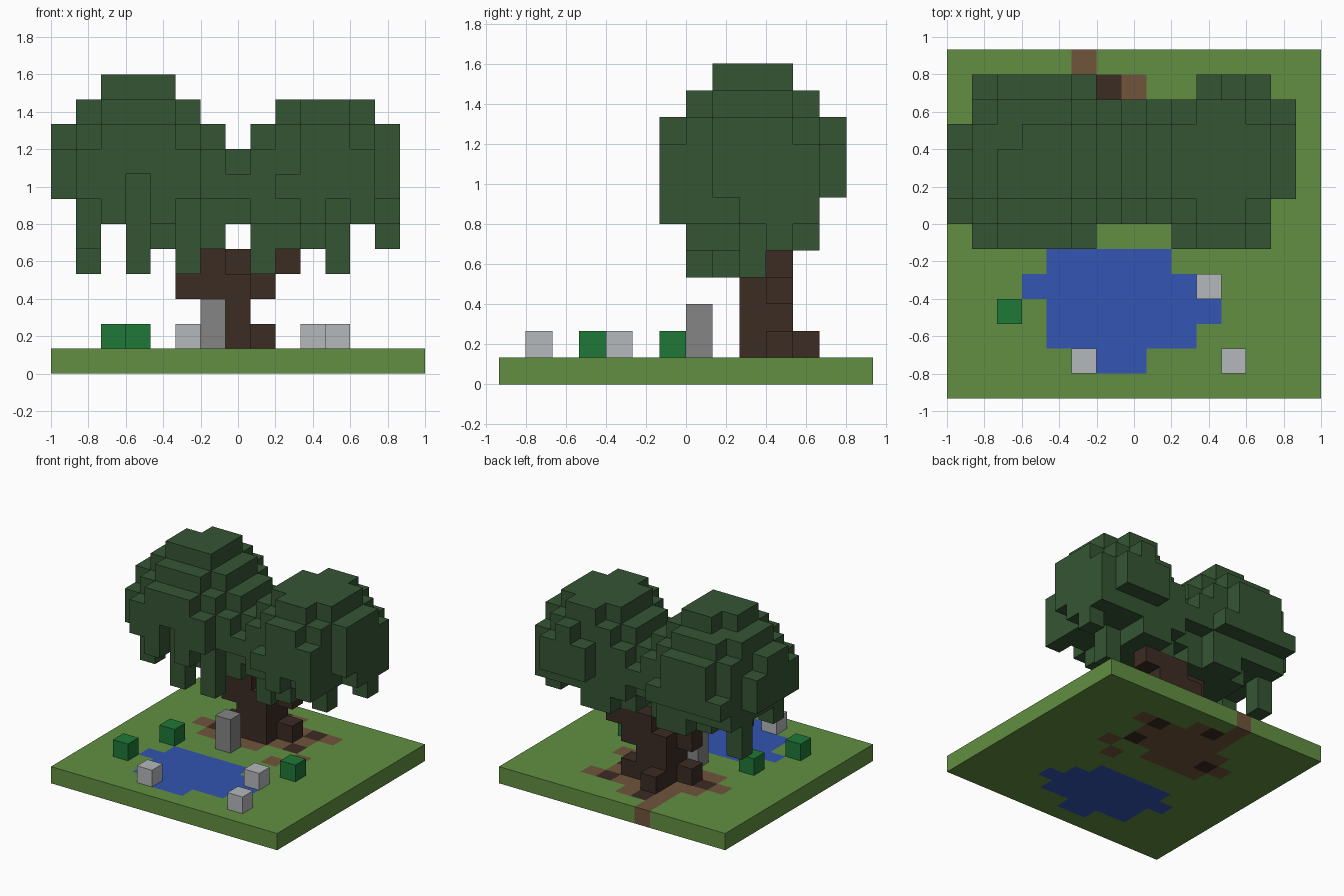
import bpy, bmesh, math
from mathutils import Vector

if "Cube" in bpy.data.objects:
    bpy.data.objects.remove(bpy.data.objects["Cube"], do_unlink=True)

UNIT = 2 / 15
ORIGIN = Vector((-1, -14 / 15, 0))


def material(name, colour):
    mat = bpy.data.materials.new(name)
    mat.use_nodes = True
    rgba = (*colour, 1)
    mat.diffuse_color = rgba
    mat.node_tree.nodes["Principled BSDF"].inputs["Base Color"].default_value = rgba
    return mat


def box(x, y, z):
    """Cells of a block; each argument is one index or an inclusive (low, high) span."""
    spans = [range(s[0], s[1] + 1) if isinstance(s, tuple) else range(s, s + 1)
             for s in (x, y, z)]
    return {(i, j, k) for i in spans[0] for j in spans[1] for k in spans[2]}


parts = {}


def part(name, mat, *blocks):
    parts[name] = (mat, set().union(*blocks))


grass = material("grass green", (.122, .275, .053))
leaf = material("dark leaf green", (.036, .091, .034))
bark = material("dark bark brown", (.045, .025, .017))
dirt = material("dirt brown", (.162, .091, .045))
water = material("water blue", (.033, .091, .445))
pale = material("pale grey", (.462, .479, .497))
stone = material("stone grey", (.235, .235, .235))
shrub = material("shrub green", (.014, .188, .038))

# Ground slab: pond, dirt patch and roots are set into the grass
part("pond", water, box((6, 7), 1, 0), box((4, 9), 2, 0), box((4, 10), 3, 0),
     box((3, 9), 4, 0), box((4, 8), 5, 0))
part("buried_roots", bark, box(6, 12, 0), box(9, 11, 0), box(9, 9, 0), box(4, 9, 0))
part("dirt_patch", dirt, box(5, (12, 13), 0), box(7, 12, 0), box((5, 10), 11, 0),
     box((4, 9), 10, 0), box((3, 8), 9, 0), box((4, 7), 8, 0),
     box(10, 8, 0), box(9, 7, 0))
parts["dirt_patch"][1].difference_update(parts["buried_roots"][1])
inset = set().union(*(cells for _, cells in parts.values()))
part("grass_slab", grass, box((0, 14), (0, 13), 0) - inset)

# Rocks, standing stone and shrubs
for n, (i, j) in enumerate([(5, 1), (11, 1), (10, 4)], 1):
    part(f"rock_{n}", pale, box(i, j, 1))
part("standing_stone", stone, box(6, 7, (1, 2)))
for n, (i, j) in enumerate([(2, 3), (3, 6), (11, 6)], 1):
    part(f"shrub_{n}", shrub, box(i, j, 1))

# Trunk with roots, forking into two branches
part("trunk", bark, box((6, 7), (9, 10), (1, 3)),
     box(8, 10, 1), box(6, 11, 1), box(5, 9, 1),
     box(5, 9, (3, 4)), box(6, 9, 4), box(8, 10, (3, 4)), box(7, 10, 4), box(9, 10, 4))

# Left-hand crown, from the hanging leaves up to the top
crown_a = [
    box(3, 7, (4, 5)), box(5, 7, (4, 5)), box(1, 10, (4, 5)), box(1, 7, 5),
    box((3, 6), (8, 10), 5), box((4, 5), 11, 5),
    box((1, 5), (7, 11), 6), box(6, (8, 10), 6), box(2, 6, 6), box(4, 6, 6),
    box((1, 6), (7, 11), (7, 8)), box(0, (7, 10), (7, 8)),
    box((1, 2), 6, 7), box((4, 5), 6, 7), box((1, 5), 6, 8),
    box((1, 5), 12, 7), box((2, 4), 12, 8),
    box((1, 5), (7, 11), 9), box(0, (8, 9), 9), box(6, (8, 10), 9),
    box((2, 4), 6, 9), box((2, 4), 12, 9),
    box((1, 5), (8, 10), 10), box((2, 4), (7, 11), 10),
    box((2, 4), (8, 10), 11) - box(2, 10, 11),
]
# Right-hand crown
crown_b = [
    box(8, 8, (4, 5)), box(11, 9, (4, 5)), box(13, 10, 5),
    box((8, 10), (8, 10), 5), box((9, 10), 11, 5), box(10, 7, 5),
    box((8, 12), (7, 11), 6), box(13, (9, 11), 6), box(10, 6, 6), box(12, 6, 6),
    box((8, 12), (7, 11), (7, 8)), box(13, (8, 11), (7, 8)),
    box((9, 12), 6, 7), box((10, 12), 6, 8), box((10, 12), 12, (7, 8)),
    box((8, 12), (8, 10), 9), box((9, 12), (7, 11), 9), box(13, (8, 10), 9),
    box((10, 11), 6, 9), box(11, 12, 9),
    box((9, 12), (8, 10), 10), box((10, 11), (7, 11), 10),
]
# Bridge of leaves between the crowns
bridge = [box(7, (8, 10), 6), box(7, (7, 11), 7), box(7, (8, 10), 8)]
part("tree_crown", leaf, *crown_a, *crown_b, *bridge)

occupied = set().union(*(cells for _, cells in parts.values()))


def build(name, mat, cells):
    """Skin the cells with the outer faces only, then merge flat areas."""
    bm = bmesh.new()
    for cell in sorted(cells):
        centre = Vector(cell) + Vector((.5, .5, .5))
        for axis in range(3):
            for sign in (-1, 1):
                normal = Vector((0, 0, 0))
                normal[axis] = sign
                beside = tuple(int(c + n) for c, n in zip(cell, normal))
                if beside in occupied:
                    continue
                u = Vector((0, 0, 0))
                u[(axis + 1) % 3] = .5
                v = normal.cross(u)
                ring = [centre + normal / 2 + d for d in (-u - v, u - v, u + v, v - u)]
                bm.faces.new([bm.verts.new(ORIGIN + p * UNIT) for p in ring])
    bmesh.ops.remove_doubles(bm, verts=bm.verts, dist=UNIT / 100)
    bmesh.ops.dissolve_limit(bm, angle_limit=math.radians(1),
                             verts=bm.verts, edges=bm.edges)
    mesh = bpy.data.meshes.new(name)
    bm.to_mesh(mesh)
    bm.free()
    mesh.materials.append(mat)
    bpy.context.collection.objects.link(bpy.data.objects.new(name, mesh))


for name, (mat, cells) in parts.items():
    build(name, mat, cells)
